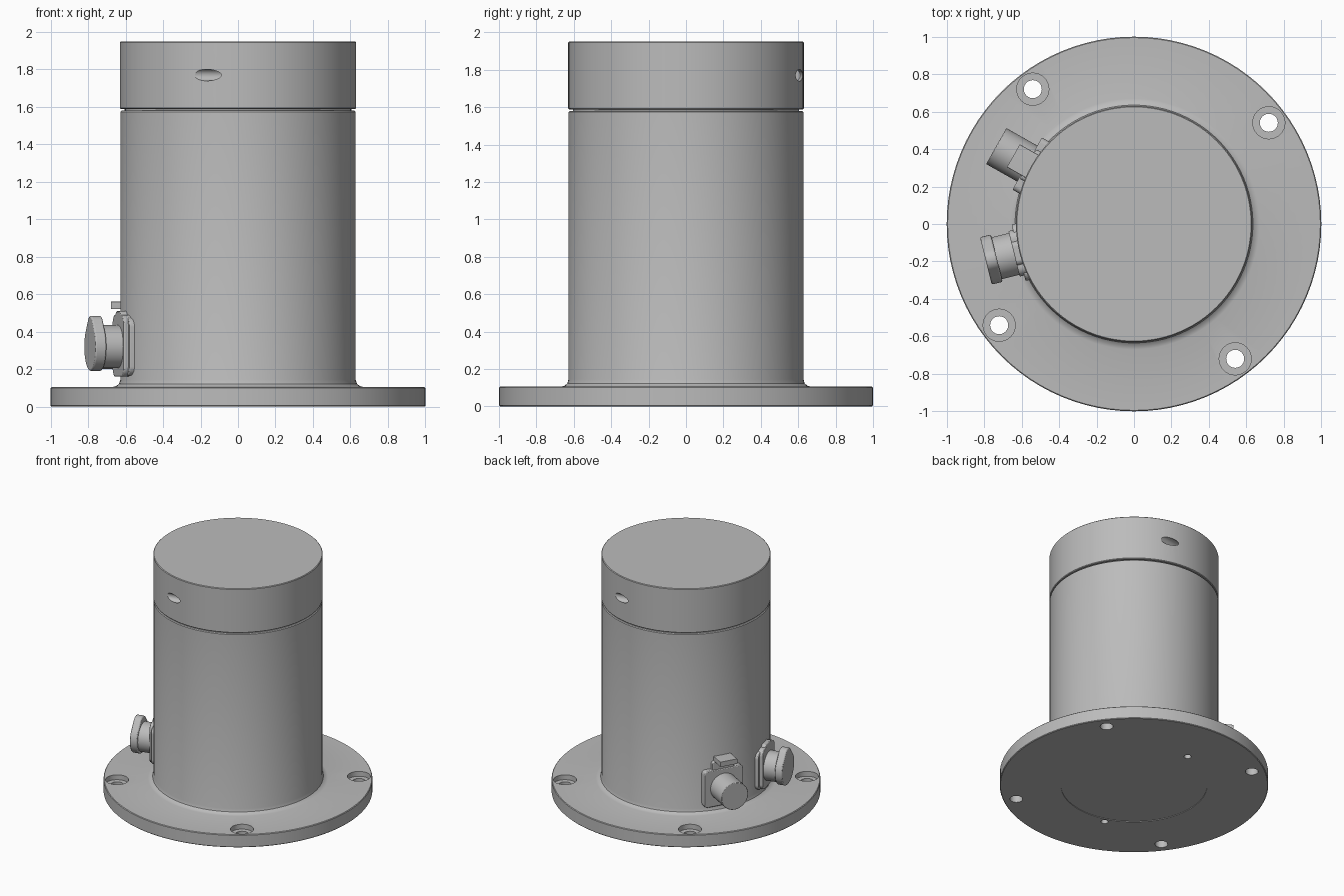
import bpy, bmesh, math
from mathutils import Matrix, Vector
from mathutils.geometry import convex_hull_2d

cube = bpy.data.objects.get("Cube")
if cube:
    bpy.data.objects.remove(cube, do_unlink=True)

GREY = (0.5, 0.5, 0.5, 1)
metal = bpy.data.materials.new("grey metal")
metal.use_nodes = True
metal.diffuse_color = GREY
metal.node_tree.nodes["Principled BSDF"].inputs["Base Color"].default_value = GREY


def finish(name, bm):
    """Turn a bmesh into a named, coloured object."""
    bmesh.ops.recalc_face_normals(bm, faces=bm.faces)
    mesh = bpy.data.meshes.new(name)
    bm.to_mesh(mesh)
    bm.free()
    mesh.materials.append(metal)
    ob = bpy.data.objects.new(name, mesh)
    bpy.context.collection.objects.link(ob)
    return ob


def activate(ob):
    bpy.ops.object.select_all(action='DESELECT')
    ob.select_set(True)
    bpy.context.view_layer.objects.active = ob


def smooth(ob):
    activate(ob)
    bpy.ops.object.shade_smooth_by_angle(angle=math.radians(30))


def lathe(name, profile, steps=96):
    """Revolve (radius, height) points about z."""
    bm = bmesh.new()
    verts = [bm.verts.new((r, 0, z)) for r, z in profile]
    edges = [bm.edges.new(pair) for pair in zip(verts, verts[1:])]
    bmesh.ops.spin(bm, geom=verts + edges, cent=(0, 0, 0), axis=(0, 0, 1),
                   angle=math.tau, steps=steps)
    bmesh.ops.remove_doubles(bm, verts=bm.verts, dist=0.0005)
    return finish(name, bm)


def polar(radius, degrees, z):
    a = math.radians(degrees)
    return Vector((radius * math.cos(a), radius * math.sin(a), z))


def drill(target, radius, depth, centre, axis=(0, 0, 1)):
    """Cut a round hole centred on a point along an axis."""
    turn = Vector(axis).to_track_quat('Z', 'Y').to_matrix().to_4x4()
    bm = bmesh.new()
    bmesh.ops.create_cone(bm, cap_ends=True, segments=32, radius1=radius,
                          radius2=radius, depth=depth,
                          matrix=Matrix.Translation(centre) @ turn)
    cutter = finish("hole_cutter", bm)
    cutter.hide_render = True
    mod = target.modifiers.new("hole", 'BOOLEAN')
    mod.operation, mod.solver, mod.object = 'DIFFERENCE', 'EXACT', cutter
    activate(target)
    bpy.ops.object.modifier_apply(modifier=mod.name)
    bpy.data.objects.remove(cutter, do_unlink=True)


def plate(name, angle, inner, outer, discs, bevel=0.006):
    """Radial prism whose outline wraps discs given as (side, height, radius)."""
    pts = [Vector((y + r * math.cos(t), z + r * math.sin(t)))
           for y, z, r in discs
           for t in [math.tau * i / 48 for i in range(48)]]
    bm = bmesh.new()
    base = bm.faces.new([bm.verts.new((inner, *pts[i])) for i in convex_hull_2d(pts)])
    out = bmesh.ops.extrude_face_region(bm, geom=[base])["geom"]
    moved = [g for g in out if isinstance(g, bmesh.types.BMVert)]
    bmesh.ops.translate(bm, verts=moved, vec=(outer - inner, 0, 0))
    bmesh.ops.remove_doubles(bm, verts=bm.verts, dist=0.0005)
    bm.transform(Matrix.Rotation(math.radians(angle), 4, 'Z'))
    ob = finish(name, bm)
    if bevel:
        mod = ob.modifiers.new("edge", 'BEVEL')
        mod.width, mod.segments = bevel, 2
        mod.angle_limit = math.radians(50)
    smooth(ob)
    return ob


def corners(width, low, high, r):
    """Four corner discs of a rounded rectangle."""
    return [(s * (width / 2 - r), z, r) for s in (-1, 1) for z in (low + r, high - r)]


# Flanged body with filleted foot and a neck under the cap
body = lathe("body", [(0, 0.005), (0.545, 0.005), (0.545, 0), (0.995, 0), (1, 0.005),
                      (1, 0.1), (0.995, 0.105), (0.67, 0.105), (0.65, 0.11),
                      (0.635, 0.122), (0.628, 0.145), (0.628, 1.574),
                      (0.622, 1.58), (0.605, 1.58), (0.605, 1.6), (0, 1.6)])

# Counterbored mounting holes and two blind holes underneath
for k in range(4):
    spot = 36.9 + 90 * k
    drill(body, 0.048, 0.4, polar(0.9, spot, 0))
    drill(body, 0.086, 0.08, polar(0.9, spot, 0.105))
for spot in (93, 252):
    drill(body, 0.027, 0.1, polar(0.585, spot, 0))
smooth(body)

# Cap with two slanting spanner holes
cap = lathe("cap", [(0, 1.588), (0.625, 1.588), (0.63, 1.593), (0.63, 1.945),
                    (0.625, 1.95), (0, 1.95)])
for spot in (74.4, 254.4):
    drill(cap, 0.031, 0.3, polar(0.63, spot, 1.77), polar(1, spot - 64, 0))
smooth(cap)

# Covered socket on the side
A = 194
plate("socket_flange", A, 0.59, 0.635, corners(0.31, 0.165, 0.475, 0.05))
plate("socket_front_plate", A, 0.6, 0.66, corners(0.25, 0.16, 0.49, 0.05))
plate("socket_tab", A, 0.61, 0.66, corners(0.13, 0.4, 0.51, 0.03))
plate("socket_barrel", A, 0.6, 0.77, [(0, 0.32, 0.115)], 0)
plate("socket_cover", A, 0.755, 0.815, [(0, 0.32, 0.13), (0, 0.42, 0.065)], 0.008)

# Plug connector with a latch
B = 150.5
plate("plug_flange", B, 0.59, 0.655, corners(0.32, 0.16, 0.46, 0.03))
plate("plug_tab", B, 0.6, 0.65, corners(0.18, 0.4, 0.525, 0.02))
plate("plug_barrel", B, 0.6, 0.845, [(0, 0.31, 0.11)], 0.004)
plate("plug_latch", B, 0.61, 0.74, corners(0.14, 0.52, 0.56, 0.004), 0)
